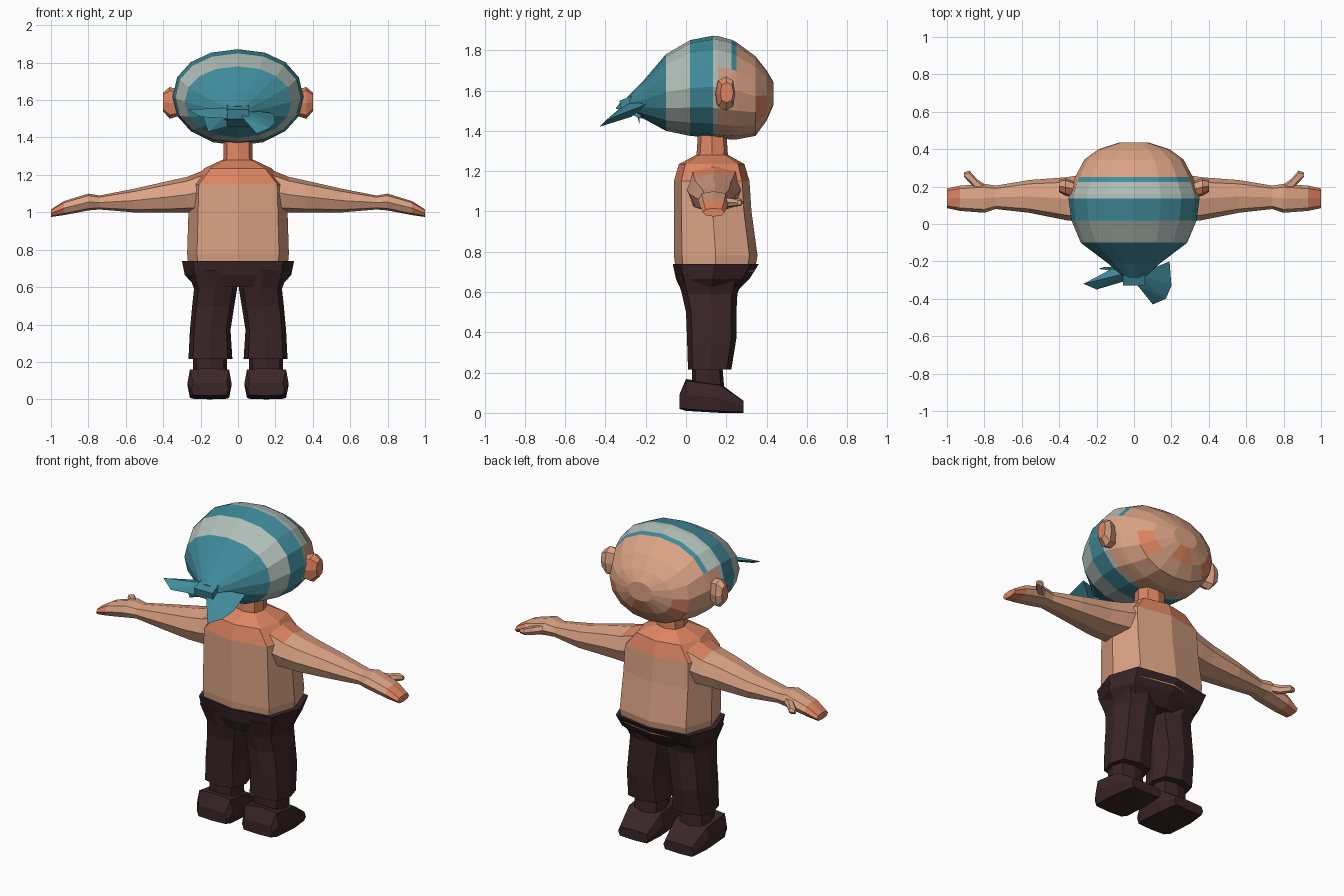
import bpy, bmesh, math
from mathutils import Vector


def mat(name, rgb):
    m = bpy.data.materials.new(name)
    lin = [((c / 255 + 0.055) / 1.055) ** 2.4 for c in rgb]
    m.diffuse_color = (*lin, 1)
    return m


SKIN = mat("skin", (220, 163, 133))
BLUSH = mat("blush", (222, 133, 98))
TEAL = mat("teal_cloth", (64, 139, 155))
PALE = mat("pale_stripe", (176, 190, 183))
DARK = mat("dark_trousers", (58, 37, 39))


def finish(name, bm, mats, rule=None):
    bmesh.ops.recalc_face_normals(bm, faces=bm.faces[:])
    for f in bm.faces:
        f.material_index = rule(f.calc_center_median()) if rule else 0
    me = bpy.data.meshes.new(name)
    bm.to_mesh(me)
    bm.free()
    for m in mats:
        me.materials.append(m)
    ob = bpy.data.objects.new(name, me)
    bpy.context.collection.objects.link(ob)
    return ob


def ring(axis, pos, a0, a1, b0, b1, n, power):
    """Superellipse section across one axis, given by its bounds on the other two."""
    pts = []
    for i in range(n):
        t = 2 * math.pi * i / n
        c, s = math.cos(t), math.sin(t)
        u = math.copysign(abs(c) ** (2 / power), c) if abs(c) > 1e-6 else 0
        v = math.copysign(abs(s) ** (2 / power), s) if abs(s) > 1e-6 else 0
        p = [(a0 + a1) / 2 + u * (a1 - a0) / 2, (b0 + b1) / 2 + v * (b1 - b0) / 2]
        p.insert("xyz".index(axis), pos)
        pts.append(p)
    return pts


def loft(name, axis, sections, mats, rule=None, n=8, power=2.6, side=1):
    bm = bmesh.new()
    rows = [[bm.verts.new((p[0] * side, p[1], p[2])) for p in ring(axis, *s, n, power)]
            for s in sections]
    for r, q in zip(rows, rows[1:]):
        for i in range(n):
            j = (i + 1) % n
            bm.faces.new((r[i], r[j], q[j], q[i]))
    bm.faces.new(rows[0])
    bm.faces.new(rows[-1])
    return finish(name, bm, mats, rule)


def hull(name, pts, mats):
    bm = bmesh.new()
    for p in pts:
        bm.verts.new(p)
    bmesh.ops.convex_hull(bm, input=bm.verts[:])
    return finish(name, bm, mats)


# Head with striped bandana: rings along y as (y, half width, z low, z high)
def head_rule(c):
    if c.y < 0.15 or (c.y < 0.25 and c.z > 1.68):
        if -0.10 < c.y < 0.02 or 0.135 < c.y < 0.225:
            return 3
        return 2
    cheek = c.y > 0.345 and abs(c.x) > 0.14 and 1.45 < c.z < 1.57
    mouth = c.y > 0.40 and abs(c.x) < 0.05 and c.z < 1.54
    return 1 if cheek or mouth else 0


head = [(-0.29, 0.05, 1.50, 1.57), (-0.21, 0.14, 1.46, 1.65), (-0.10, 0.285, 1.40, 1.78),
        (0.02, 0.335, 1.375, 1.85), (0.135, 0.35, 1.365, 1.872), (0.16, 0.345, 1.362, 1.87),
        (0.225, 0.325, 1.357, 1.852), (0.25, 0.315, 1.357, 1.84), (0.345, 0.265, 1.375, 1.77),
        (0.40, 0.19, 1.45, 1.70), (0.435, 0.08, 1.53, 1.64)]
loft("head", "y", [(y, -w, w, a, b) for y, w, a, b in head],
     [SKIN, BLUSH, TEAL, PALE], head_rule, n=16, power=2.15)

# Bandana knot and its loose tails
hull("bandana_knot", [(x, y, z) for x in (-0.06, 0.06) for y, z in
     ((-0.25, 1.58), (-0.33, 1.55), (-0.32, 1.50), (-0.22, 1.46))], [TEAL])
hull("tail_right", [(0.02, -0.27, 1.55), (0.19, -0.20, 1.53), (0.20, -0.33, 1.48),
     (0.17, -0.40, 1.45), (0.10, -0.43, 1.42), (0.02, -0.33, 1.51), (0.09, -0.27, 1.47)], [TEAL])
hull("tail_left", [(-0.03, -0.26, 1.56), (-0.12, -0.24, 1.55), (-0.27, -0.32, 1.55),
     (-0.20, -0.35, 1.51), (-0.03, -0.30, 1.50)], [TEAL])
hull("tail_left_lower", [(-0.04, -0.26, 1.54), (-0.19, -0.24, 1.52),
     (-0.16, -0.23, 1.43), (-0.05, -0.23, 1.46)], [TEAL])

# Neck
loft("neck", "z", [(1.25, -0.08, 0.08, 0.05, 0.21), (1.40, -0.075, 0.075, 0.06, 0.20)], [BLUSH])

# Torso, flushed around the collar
torso = [(0.70, 0.265, -0.05, 0.34), (0.78, 0.272, -0.06, 0.355), (1.00, 0.265, -0.06, 0.325),
         (1.15, 0.26, -0.06, 0.315), (1.235, 0.18, -0.035, 0.29), (1.28, 0.085, 0.05, 0.21)]
loft("torso", "z", [(z, -w, w, a, b) for z, w, a, b in torso], [SKIN, BLUSH],
     lambda c: int(c.z > 1.17), power=3.2)

# Section tables for paired parts
arm = [(0.16, 0.0, 0.28, 1.00, 1.235), (0.27, 0.01, 0.265, 1.00, 1.19),
       (0.36, 0.02, 0.25, 0.998, 1.17), (0.56, 0.06, 0.235, 1.0, 1.125),
       (0.74, 0.08, 0.205, 1.015, 1.09), (0.80, 0.06, 0.215, 1.01, 1.10),
       (0.93, 0.07, 0.205, 0.985, 1.06), (1.00, 0.085, 0.19, 0.975, 1.015)]
thumb = [(0.78, 0.13, 0.20, 1.03, 1.08), (0.84, 0.18, 0.24, 1.02, 1.07),
         (0.88, 0.22, 0.285, 1.025, 1.065), (0.91, 0.255, 0.275, 1.03, 1.055)]
ear = [(0.30, 0.14, 0.22, 1.52, 1.65), (0.365, 0.15, 0.245, 1.50, 1.67),
       (0.40, 0.17, 0.235, 1.54, 1.64)]
leg = [(0.69, 0.0, 0.27, -0.05, 0.29), (0.59, 0.005, 0.235, -0.02, 0.255),
       (0.50, 0.02, 0.245, 0.0, 0.25), (0.37, 0.04, 0.257, 0.005, 0.25),
       (0.215, 0.03, 0.265, 0.01, 0.225)]
ankle = [(0.24, 0.06, 0.24, 0.03, 0.18), (0.12, 0.06, 0.24, 0.03, 0.19)]
shoe = [(-0.033, 0.05, 0.25, 0.02, 0.09), (0.0, 0.035, 0.27, 0.01, 0.168),
        (0.17, 0.035, 0.27, 0.0, 0.145), (0.285, 0.05, 0.25, 0.0, 0.06)]

for side, tag in ((-1, "left"), (1, "right")):
    # Arms, hands and ears
    loft("arm_" + tag, "x", arm, [SKIN, BLUSH],
         lambda c: int(abs(c.x) > 0.93 or (abs(c.x) < 0.30 and c.z > 1.15)), side=side)
    loft("thumb_" + tag, "x", thumb, [SKIN], n=6, side=side)
    loft("ear_" + tag, "x", ear, [SKIN, BLUSH],
         lambda c: int(c.y < 0.2 or abs(c.x) > 0.39), side=side)
    # Legs and shoes
    loft("trouser_leg_" + tag, "z", leg, [DARK], power=3, side=side)
    loft("ankle_" + tag, "z", ankle, [DARK], power=3, side=side)
    loft("shoe_" + tag, "y", shoe, [DARK], power=6, side=side)

# Trouser waist, flared at the hips
waist = [(0.74, 0.30, -0.066, 0.362), (0.665, 0.285, -0.05, 0.315), (0.60, 0.225, -0.02, 0.25)]
loft("trouser_waist", "z", [(z, -w, w, a, b) for z, w, a, b in waist], [DARK], power=3.2)
